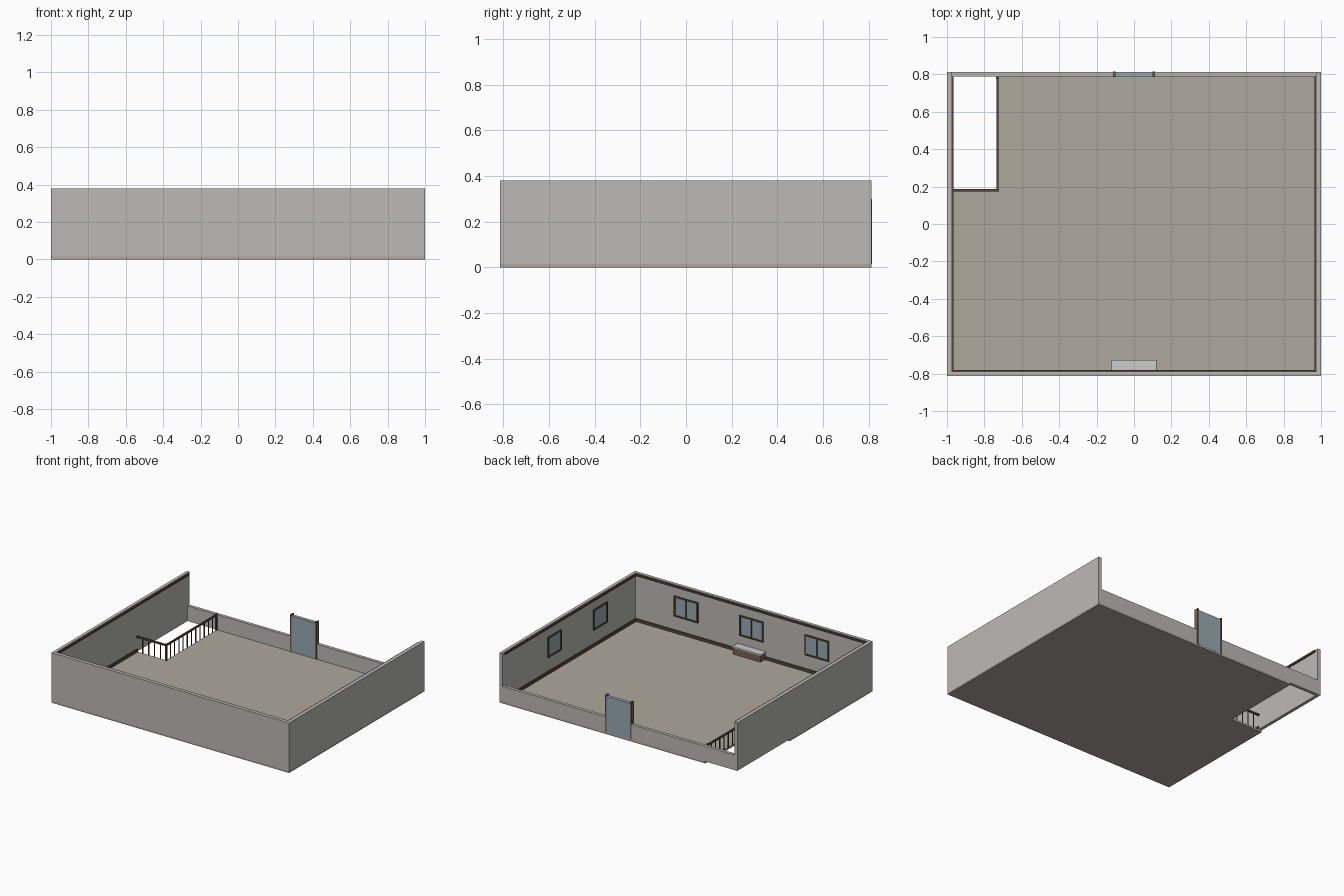
import bpy
import bmesh
from mathutils import Vector, Matrix

if "Cube" in bpy.data.objects:
    bpy.data.objects.remove(bpy.data.objects["Cube"])


def material(name, rgb):
    m = bpy.data.materials.new(name)
    m.diffuse_color = (*rgb, 1)
    m.use_nodes = True
    m.node_tree.nodes["Principled BSDF"].inputs["Base Color"].default_value = m.diffuse_color
    return m


WALL = material("plaster", (0.50, 0.49, 0.46))
FLOOR = material("floorboards", (0.42, 0.39, 0.34))
TRIM = material("dark_wood", (0.09, 0.065, 0.045))
WOOD = material("brown_wood", (0.20, 0.12, 0.075))
GLASS = material("glass", (0.32, 0.40, 0.45))
PALE = material("pale_top", (0.62, 0.61, 0.60))


def boxes(name, spans, mat):
    """One object made of boxes, each (x0, x1, y0, y1, z0, z1)."""
    bm = bmesh.new()
    for x0, x1, y0, y1, z0, z1 in spans:
        size = Vector((x1 - x0, y1 - y0, z1 - z0))
        mid = Vector((x0 + x1, y0 + y1, z0 + z1)) / 2
        bmesh.ops.create_cube(bm, size=1,
                              matrix=Matrix.Translation(mid) @ Matrix.Diagonal((*size, 1)))
    me = bpy.data.meshes.new(name)
    bm.to_mesh(me)
    bm.free()
    me.materials.append(mat)
    ob = bpy.data.objects.new(name, me)
    bpy.context.collection.objects.link(ob)
    return ob


T = 0.024              # wall thickness
F, B = -0.814, 0.812   # front and back faces
Z0, H = 0.015, 0.38    # floor top, wall top
LOW = 0.13             # low back wall top
XI, YI, YB = 1 - T, F + T, B - T

# Floor slabs, leaving the stair opening in the back left corner
boxes("main_floor", [(-1, 1, F, 0.18, 0, Z0)], FLOOR)
boxes("rear_floor", [(-0.73, 1, 0.18, B, 0, Z0)], FLOOR)

# Walls
boxes("front_wall", [(-1, 1, F, YI, Z0, H)], WALL)
boxes("left_wall", [(-1, -XI, YI, B, Z0, H)], WALL)
boxes("right_wall", [(XI, 1, YI, B, Z0, H)], WALL)
boxes("back_low_wall", [(-XI, XI, YB, B, Z0, LOW)], WALL)

# Skirting and cornice on the three tall walls
for name, z0, z1, d in (("skirting", Z0, 0.037, 0.008), ("cornice", 0.362, 0.377, 0.01)):
    left_start = YI
    left_end = 0.18 if name == "skirting" else YB
    boxes(name, [(-XI, XI, YI, YI + d, z0, z1),
                 (-XI, -XI + d, left_start, left_end, z0, z1),
                 (XI - d, XI, YI, YB, z0, z1)], TRIM)


# Windows, built flat facing +y then turned into place
def window(name, width, mullion, loc, angle):
    w, z0, z1, f, d = width / 2, 0.14, 0.295, 0.011, 0.009
    bars = [(-w, -w + f, 0, d, z0, z1), (w - f, w, 0, d, z0, z1),
            (-w + f, w - f, 0, d, z0, z0 + f), (-w + f, w - f, 0, d, z1 - f, z1)]
    if mullion:
        bars.append((-0.004, 0.004, 0, d, z0 + f, z1 - f))
    parts = [boxes(name + "_frame", bars, TRIM),
             boxes(name + "_pane", [(-w + f, w - f, 0, 0.004, z0 + f, z1 - f)], GLASS)]
    for ob in parts:
        ob.location = loc
        ob.rotation_euler.z = angle


for i, x in enumerate((-0.55, 0, 0.55)):
    window(f"front_window_{i + 1}", 0.2, True, (x, YI, 0), 0)
for i, y in enumerate((-0.36, 0.19)):
    window(f"right_window_{i + 1}", 0.165, False, (XI, y, 0), 1.5707963)

# Glazed door in the back wall
boxes("door_posts", [(s * 0.105 - 0.006, s * 0.105 + 0.006, YB - 0.003, B + 0.003, Z0, 0.298)
                     for s in (-1, 1)], WOOD)
boxes("door_glass", [(-0.099, 0.099, YB - 0.001, B + 0.001, Z0, 0.288)], GLASS)

# Bench under the middle window
boxes("bench_body", [(-0.115, 0.115, YI, -0.731, Z0, 0.065)], WOOD)
boxes("bench_top", [(-0.12, 0.12, YI, -0.727, 0.065, 0.074)], PALE)

# Stair railing: posts, handrail, balusters
RX, RY, TOP = -0.73, 0.18, 0.135
boxes("railing_posts", [(RX - 0.007, RX + 0.007, y - 0.007, y + 0.007, Z0, TOP + 0.004)
                        for y in (RY, YB - 0.007)], TRIM)
boxes("handrail", [(RX - 0.006, RX + 0.006, RY, YB, TOP - 0.012, TOP),
                   (-XI, RX, RY - 0.006, RY + 0.006, TOP - 0.012, TOP)], TRIM)
r = 0.003
spots = [(RX, RY + (YB - RY) * i / 12) for i in range(1, 12)]
spots += [(RX - (XI + RX) * i / 5, RY) for i in range(1, 5)]
boxes("balusters", [(x - r, x + r, y - r, y + r, Z0, TOP - 0.012) for x, y in spots], TRIM)
